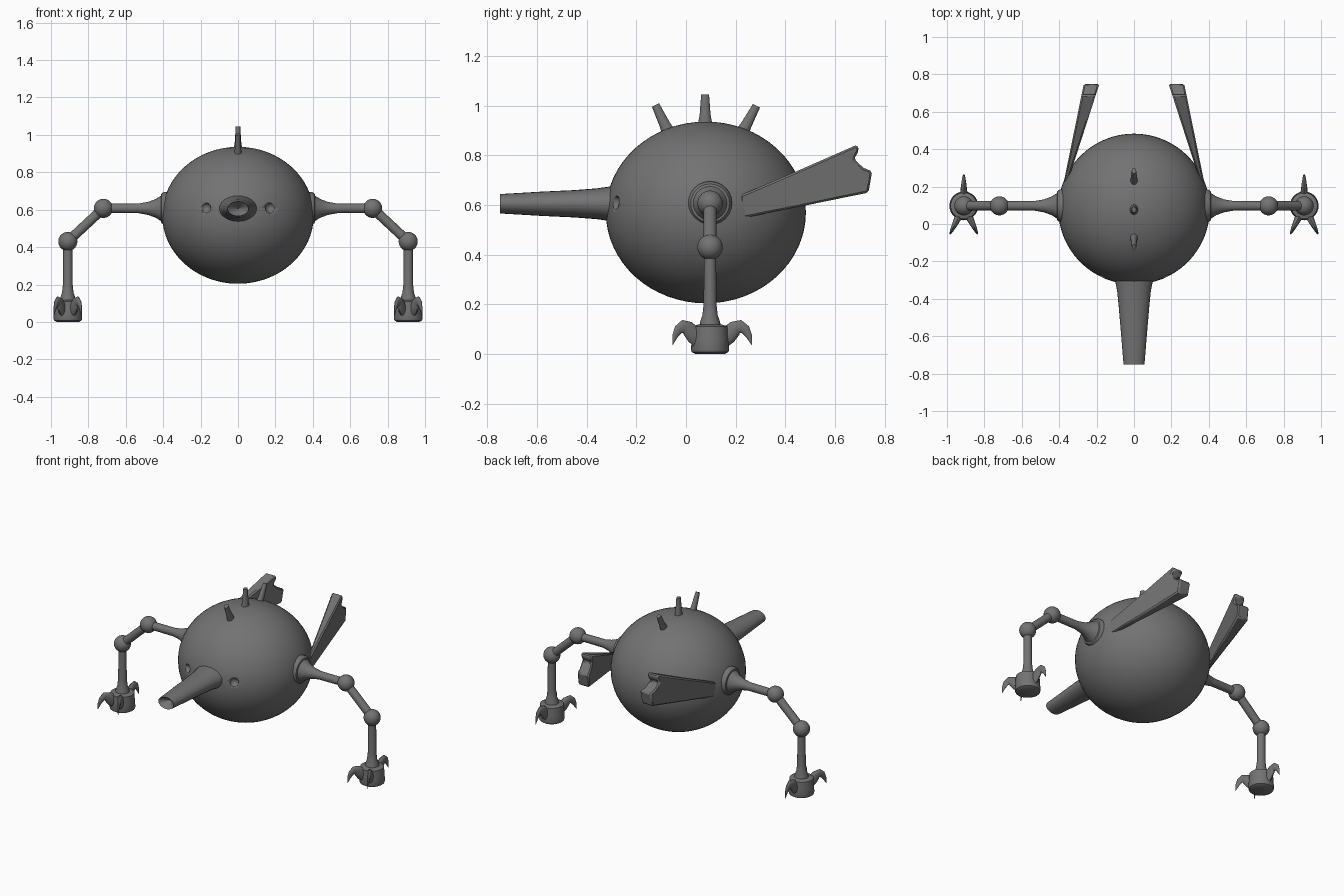
import bpy, bmesh, math
from mathutils import Vector

if "Cube" in bpy.data.objects:
    bpy.data.objects.remove(bpy.data.objects["Cube"])

grey = bpy.data.materials.new("dark_grey")
grey.use_nodes = True
grey.diffuse_color = (0.17, 0.17, 0.17, 1)
grey.node_tree.nodes["Principled BSDF"].inputs["Base Color"].default_value = (0.17, 0.17, 0.17, 1)


def finish(name, bm, angle=40):
    """Turn a bmesh into a shaded object."""
    bmesh.ops.recalc_face_normals(bm, faces=bm.faces)
    mesh = bpy.data.meshes.new(name)
    bm.to_mesh(mesh)
    bm.free()
    mesh.materials.append(grey)
    ob = bpy.data.objects.new(name, mesh)
    bpy.context.collection.objects.link(ob)
    bpy.ops.object.select_all(action='DESELECT')
    ob.select_set(True)
    bpy.context.view_layer.objects.active = ob
    bpy.ops.object.shade_smooth_by_angle(angle=math.radians(angle))
    return ob


def loft(name, points, radii, side, curved=False, n=24, angle=40):
    """Skin oval rings along a path; radii are (sideways, across)."""
    pts = [Vector(p) for p in points]
    side = Vector(side).normalized()
    bm = bmesh.new()
    rings = []
    for i, p in enumerate(pts):
        a, b = (max(i - 1, 0), min(i + 1, len(pts) - 1)) if curved else (0, -1)
        across = (pts[b] - pts[a]).normalized().cross(side)
        ru, rv = radii[i] if isinstance(radii[i], tuple) else (radii[i], radii[i])
        rings.append([bm.verts.new(p + side * ru * math.cos(t) + across * rv * math.sin(t))
                      for t in (2 * math.pi * k / n for k in range(n))])
    for r0, r1 in zip(rings, rings[1:]):
        for k in range(n):
            bm.faces.new((r0[k], r0[(k + 1) % n], r1[(k + 1) % n], r1[k]))
    bm.faces.new(rings[0])
    bm.faces.new(rings[-1])
    return finish(name, bm, angle)


def ball(name, centre, size, segs=32):
    bm = bmesh.new()
    bmesh.ops.create_uvsphere(bm, u_segments=segs, v_segments=segs // 2, radius=1)
    for v in bm.verts:
        v.co = Vector(c + s * q for c, s, q in zip(centre, size, v.co))
    return finish(name, bm)


# Round body with two hollow eye sockets
body = ball("body", (0, 0.08, 0.57), (0.405, 0.403, 0.366), 64)
for s, label in ((1, "left"), (-1, "right")):
    cutter = ball(label + "_eye_cutter", (s * 0.173, -0.288, 0.61), (0.028, 0.028, 0.028), 24)
    cutter.hide_render = True
    cut = body.modifiers.new(label + "_eye_socket", 'BOOLEAN')
    cut.object = cutter
    cut.operation = 'DIFFERENCE'
    bpy.context.view_layer.objects.active = body
    bpy.ops.object.modifier_apply(modifier=cut.name)
    bpy.data.objects.remove(cutter)

# Snout with a hollow tip
ys = [-0.25, -0.31, -0.36, -0.45, -0.58, -0.75, -0.74, -0.70]
wide = [0.108, 0.1, 0.09, 0.081, 0.07, 0.056, 0.046, 0.002]
tall = [0.075, 0.069, 0.062, 0.055, 0.049, 0.039, 0.03, 0.002]
loft("snout", [(0, y, 0.605) for y in ys], list(zip(wide, tall)), (1, 0, 0))

# Row of spikes along the top
for name, y0, z0, y1, z1 in (("front_spike", -0.06, 0.87, -0.123, 1.003),
                             ("middle_spike", 0.077, 0.91, 0.077, 1.045),
                             ("back_spike", 0.215, 0.87, 0.284, 1.0)):
    a, b = Vector((0, y0, z0)), Vector((0, y1, z1))
    loft(name, [a, a.lerp(b, 0.4), b], [(0.025, 0.032), (0.017, 0.022), (0.012, 0.016)], (1, 0, 0), n=16)

# Tail fin outline in the (y, z) plane
fin = [(0.22, 0.545), (0.735, 0.65), (0.75, 0.735), (0.715, 0.75), (0.677, 0.785),
       (0.697, 0.82), (0.69, 0.843), (0.45, 0.738), (0.22, 0.64)]

for s, label in ((1, "left"), (-1, "right")):
    # Fin, thicker towards its notched end
    bm = bmesh.new()
    sheets = []
    for d in (-1, 1):
        sheets.append([])
        for y, z in fin:
            half = 0.01 + 0.06 * (y - 0.22)
            x = 0.345 - 0.263 * (y - 0.3) + d * half
            sheets[-1].append(bm.verts.new((s * x, y, z)))
        bm.faces.new(sheets[-1])
    for k in range(len(fin)):
        j = (k + 1) % len(fin)
        bm.faces.new((sheets[0][k], sheets[0][j], sheets[1][j], sheets[1][k]))
    fin_ob = finish(label + "_fin", bm, 25)
    bevel = fin_ob.modifiers.new("edge", 'BEVEL')
    bevel.width = 0.008
    bevel.segments = 1

    # Flared shoulder and upper arm
    xs = [0.36, 0.397, 0.41, 0.412, 0.44, 0.48, 0.53, 0.72]
    loft(label + "_upper_arm", [(s * x, 0.097, 0.607) for x in xs],
         [0.09, 0.088, 0.078, 0.068, 0.05, 0.035, 0.026, 0.025], (0, 1, 0))
    elbow, wrist = (s * 0.72, 0.097, 0.607), (s * 0.91, 0.097, 0.43)
    for name, p in (("elbow", elbow), ("wrist", wrist)):
        ball(f"{label}_{name}", p, (0.051, 0.051, 0.051))
    loft(label + "_forearm", [elbow, wrist], [0.026, 0.026], (0, 1, 0))

    # Lower arm flaring into the foot
    zs = [0.43, 0.2, 0.155, 0.13, 0.105]
    loft(label + "_lower_arm", [(s * 0.91, 0.097, z) for z in zs],
         [0.024, 0.026, 0.031, 0.04, 0.044], (0, 1, 0))
    zs = [0.118, 0.11, 0.06, 0.018, 0.008, 0.0]
    loft(label + "_foot", [(s * 0.91, 0.097, z) for z in zs],
         [0.05, 0.071, 0.074, 0.077, 0.074, 0.06], (0, 1, 0), n=32)

    # Three hooked claws: one behind, two in front
    for i, deg in enumerate((90, -64, -116)):
        out = Vector((math.cos(math.radians(deg)), math.sin(math.radians(deg)), 0))
        path = [(0.05, 0.065), (0.075, 0.078), (0.1, 0.103), (0.122, 0.111),
                (0.142, 0.098), (0.158, 0.07), (0.168, 0.036)]
        loft(f"{label}_claw_{i + 1}",
             [Vector((s * 0.91, 0.097, z)) + out * r for r, z in path],
             [(0.02, 0.042), (0.019, 0.036), (0.016, 0.031), (0.013, 0.026),
              (0.01, 0.02), (0.006, 0.012), (0.001, 0.001)],
             out.cross(Vector((0, 0, 1))), curved=True, n=12)
